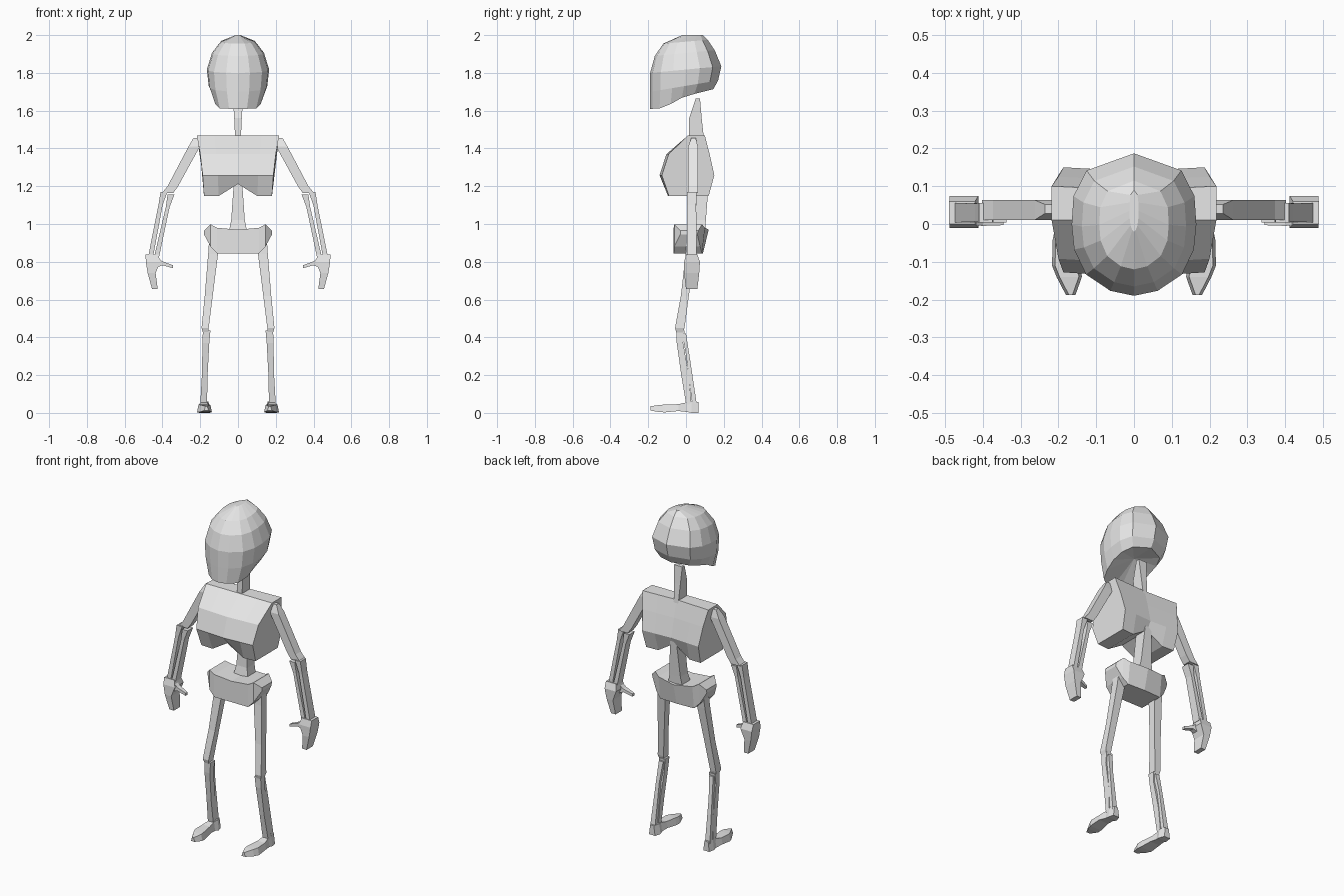
import bpy
import bmesh

bone = bpy.data.materials.new("bone_grey")
bone.diffuse_color = (0.8, 0.8, 0.8, 1)


def loft(name, rings, tip=None):
    """Skin a list of closed rings; cap both ends (first one as a fan to tip, if given)."""
    bm = bmesh.new()
    rows = [[bm.verts.new(p) for p in r] for r in rings]
    n = len(rows[0])
    for a, b in zip(rows, rows[1:]):
        for i in range(n):
            j = (i + 1) % n
            bm.faces.new((a[i], a[j], b[j], b[i]))
    if tip:
        c = bm.verts.new(tip)
        for i in range(n):
            bm.faces.new((rows[0][i], rows[0][(i + 1) % n], c))
    else:
        bm.faces.new(rows[0])
    bm.faces.new(rows[-1])
    bmesh.ops.recalc_face_normals(bm, faces=bm.faces)
    me = bpy.data.meshes.new(name)
    bm.to_mesh(me)
    bm.free()
    me.materials.append(bone)
    ob = bpy.data.objects.new(name, me)
    bpy.context.collection.objects.link(ob)


def pair(name, rings):
    """Left and right copies of a part."""
    for side, s in (("left", 1), ("right", -1)):
        loft(side + "_" + name, [[(s * x, y, z) for x, y, z in r] for r in rings])


def bar(*stations):
    """Horizontal box sections: x centre, y centre, z, half width, half depth."""
    return [[(x - w, y - d, z), (x + w, y - d, z), (x + w, y + d, z), (x - w, y + d, z)]
            for x, y, z, w, d in stations]


def columns(*stations):
    """Sections across x: x, top z, bottom z, front y, back y, lower back y."""
    return [[(x, f, t), (x, b, t), (x, lb, lo), (x, f, lo)]
            for x, t, lo, f, b, lb in stations]


# Skull: stacked outlines, tilted up towards the back
half = [(0, -1), (.38, -.93), (.77, -.7), (.96, -.35), (1, 0), (.97, .4), (.76, .76), (0, 1)]
outline = half + [(-u, v) for u, v in half[-2:0:-1]]


def skull_ring(zf, zb, yf, yb, w):
    return [(u * w, (yf + yb) / 2 + v * (yb - yf) / 2, zf + (zb - zf) * (v + 1) / 2)
            for u, v in outline]


def jaw_height(y):
    pts = [(-.2, 1.61), (-.145, 1.61), (-.09, 1.63), (-.01, 1.675), (.15, 1.715)]
    for (y0, z0), (y1, z1) in zip(pts, pts[1:]):
        if y <= y1:
            return z0 + (z1 - z0) * (y - y0) / (y1 - y0)
    return pts[-1][1]


jaw = [(x, y, jaw_height(y)) for x, y, z in skull_ring(0, 0, -.19, .145, .125)]
loft("skull", [jaw,
               skull_ring(1.70, 1.76, -.19, .17, .155),
               skull_ring(1.80, 1.835, -.19, .187, .165),
               skull_ring(1.89, 1.92, -.165, .152, .138),
               skull_ring(1.955, 1.975, -.12, .115, .092),
               skull_ring(2.0, 2.0, -.02, .09, .012)], tip=(0, .0, 1.71))

# Neck and lower spine
loft("neck", bar((0, .055, 1.45, .015, .04), (0, .05, 1.56, .02, .033),
                 (0, .063, 1.665, .027, .011)))
loft("lower_spine", bar((0, .06, .95, .05, .04), (0, .07, 1.02, .036, .035),
                        (0, .085, 1.25, .02, .038)))

# Rib cage: side profiles swept across the width, notched at the lower middle
levels = [(1.468, .218, .01, .1), (1.37, .2, -.092, .125),
          (1.258, .187, -.128, .15), (1.148, .18, -.09, .12)]


def rib_profile(t):
    front, back = [], []
    for k, (z, w, f, b) in enumerate(levels):
        if k == 3 and t == 0:
            z = 1.212
        bulge = .012 * (1 - abs(t)) if k else 0
        front.append((t * w, f - bulge, z))
        back.append((t * w, b - .01 * (1 - abs(t)), z))
    return front + back[::-1]


loft("rib_cage", [rib_profile(t) for t in (-1, -.57, 0, .57, 1)])

# Pelvis: bowl with raised wings
hip = [(.18, .965, .945, -.03, .065, .06), (.145, .998, .88, -.062, .085, .075),
       (.112, .98, .845, -.065, .1, .085), (0, .97, .845, -.065, .12, .09)]
loft("pelvis", columns(*hip, *[(-h[0], *h[1:]) for h in hip[2::-1]]))

# Arms
pair("upper_arm", bar((.222, .04, 1.455, .014, .012), (.232, .037, 1.41, .03, .026),
                      (.345, .037, 1.2, .028, .026), (.372, .037, 1.165, .03, .026)))
pair("outer_forearm_bone", bar((.392, .03, 1.17, .018, .026), (.41, .03, 1.1, .011, .024),
                               (.462, .03, .83, .013, .026)))
pair("inner_forearm_bone", bar((.355, .03, 1.155, .018, .026), (.372, .03, 1.09, .01, .024),
                               (.43, .03, .83, .013, .026)))
pair("palm", bar((.455, .03, .838, .034, .03), (.45, .032, .8, .038, .042),
                 (.457, .03, .74, .021, .04), (.44, .03, .655, .015, .03)))
pair("thumb", columns((.43, .83, .77, -.003, .03, .03), (.4, .802, .782, -.005, .025, .025),
                      (.345, .782, .766, -.003, .015, .015)))

# Legs
pair("thigh", bar((.128, .03, .93, .024, .026), (.132, .022, .84, .026, .024),
                  (.155, -.006, .62, .021, .021), (.174, -.033, .45, .019, .025),
                  (.172, -.033, .425, .014, .018)))
pair("shin_bone", bar((.166, -.03, .435, .02, .022), (.17, -.032, .37, .018, .017),
                      (.176, -.005, .2, .015, .02), (.182, .015, .045, .018, .014)))
pair("calf_bone", bar((.166, -.01, .42, .014, .01), (.175, .01, .3, .011, .009),
                      (.182, .045, .045, .016, .012)))

# Feet: sections from toe to heel (y, inner x, outer x, bottom z, top z)
foot = [(-.188, .155, .18, .012, .035), (-.14, .138, .205, .004, .042),
        (-.11, .14, .217, .003, .044), (-.04, .15, .215, .01, .046),
        (.005, .155, .205, .005, .056), (.03, .148, .207, 0, .06), (.065, .16, .2, 0, .058)]
pair("foot", [[(a, y, lo), (b, y, lo), (b - .008, y, hi), (a + .008, y, hi)]
              for y, a, b, lo, hi in foot])
